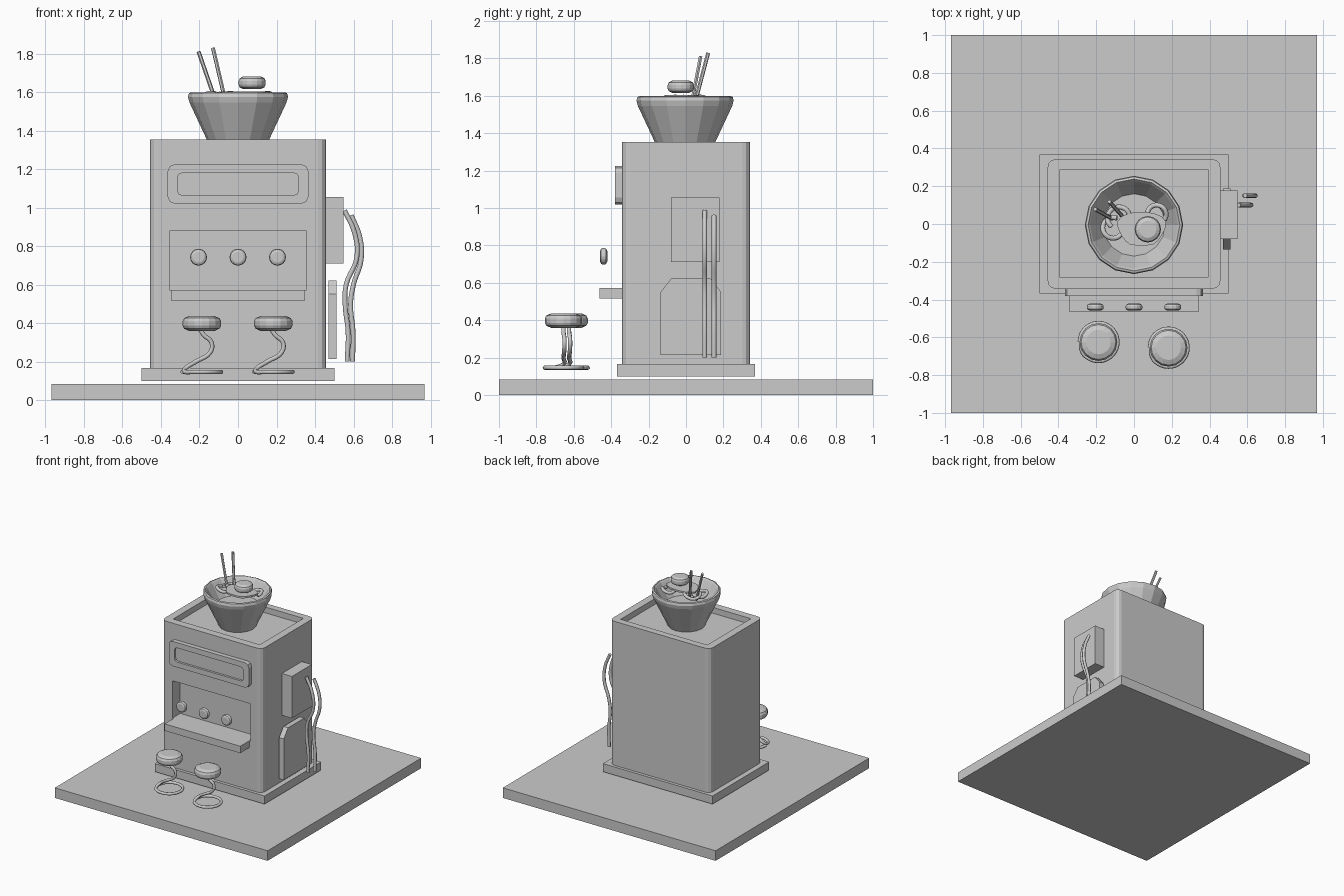
import bpy, bmesh, math
from mathutils import Vector

if "Cube" in bpy.data.objects:
    bpy.data.objects.remove(bpy.data.objects["Cube"])

grey = bpy.data.materials.new("plain grey")
grey.diffuse_color = (0.6, 0.6, 0.6, 1)
grey.use_nodes = True
grey.node_tree.nodes["Principled BSDF"].inputs["Base Color"].default_value = grey.diffuse_color


def finish(name, bm):
    bmesh.ops.recalc_face_normals(bm, faces=bm.faces)
    me = bpy.data.meshes.new(name)
    bm.to_mesh(me)
    bm.free()
    me.materials.append(grey)
    ob = bpy.data.objects.new(name, me)
    bpy.context.collection.objects.link(ob)
    return ob


def prism(name, points, vec):
    """Extrude a closed outline of 3D points along vec."""
    bm = bmesh.new()
    f = bm.faces.new([bm.verts.new(p) for p in points])
    top = bmesh.ops.extrude_face_region(bm, geom=[f])["geom"]
    bmesh.ops.translate(bm, vec=vec, verts=[v for v in top if isinstance(v, bmesh.types.BMVert)])
    return finish(name, bm)


def box(name, x, y, z):
    return prism(name, [(x[0], y[0], z[0]), (x[1], y[0], z[0]), (x[1], y[1], z[0]), (x[0], y[1], z[0])],
                 (0, 0, z[1] - z[0]))


def rounded(w, h, r, n):
    """Rectangle outline with n-segment corners, half sizes w and h."""
    pts = []
    for k, (sx, sy) in enumerate([(1, 1), (-1, 1), (-1, -1), (1, -1)]):
        for i in range(n + 1):
            a = (k + i / n) * math.pi / 2
            pts.append((sx * (w - r) + r * math.cos(a), sy * (h - r) + r * math.sin(a)))
    return pts


def lathe(name, profile, segs, loc, rot=(0, 0, 0)):
    """Spin an (r, z) profile; r = 0 makes a pole."""
    bm = bmesh.new()
    rings = []
    for r, z in profile:
        n = 1 if r == 0 else segs
        rings.append([bm.verts.new((r * math.cos(2 * math.pi * i / segs),
                                    r * math.sin(2 * math.pi * i / segs), z)) for i in range(n)])
    for a, b in zip(rings, rings[1:]):
        for i in range(segs):
            j = (i + 1) % segs
            f = [a[i % len(a)], a[j % len(a)], b[j % len(b)], b[i % len(b)]]
            bm.faces.new(list(dict.fromkeys(f)))
    ob = finish(name, bm)
    ob.location, ob.rotation_euler = loc, rot
    return ob


def button(name, r, h, segs, loc, rot=(0, 0, 0)):
    """Puffy cushion disc centred on loc."""
    q = h / 2
    return lathe(name, [(0, -q), (r * .65, -q), (r * .92, -q * .7), (r, -q * .3), (r, q * .3),
                        (r * .92, q * .7), (r * .65, q), (0, q)], segs, loc, rot)


def tube(name, points, r, smooth=True, sides=2):
    cu = bpy.data.curves.new(name, "CURVE")
    cu.dimensions = "3D"
    cu.bevel_depth, cu.bevel_resolution, cu.use_fill_caps = r, sides, True
    cu.resolution_u = 5
    sp = cu.splines.new("BEZIER" if smooth else "POLY")
    dst = sp.bezier_points if smooth else sp.points
    dst.add(len(points) - 1)
    for d, p in zip(dst, points):
        if smooth:
            d.co = p
            d.handle_left_type = d.handle_right_type = "AUTO"
        else:
            d.co = (*p, 1)
    cu.materials.append(grey)
    ob = bpy.data.objects.new(name, cu)
    bpy.context.collection.objects.link(ob)
    bpy.ops.object.select_all(action="DESELECT")
    bpy.context.view_layer.objects.active = ob
    ob.select_set(True)
    bpy.ops.object.convert(target="MESH")
    bpy.ops.object.shade_smooth_by_angle(angle=math.radians(50))
    return bpy.context.object


def cut(ob, cutter):
    m = ob.modifiers.new("cut", "BOOLEAN")
    m.operation, m.object, m.solver = "DIFFERENCE", cutter, "EXACT"
    bpy.context.view_layer.objects.active = ob
    bpy.ops.object.modifier_apply(modifier=m.name)
    bpy.data.objects.remove(cutter)


# ground slab and plinth
box("ground_slab", (-.97, .97), (-1, 1), (0, .083))
box("plinth", (-.5, .5), (-.368, .368), (.1, .167))

# booth body with sunken roof and serving window
body = prism("booth_body", [(x, y, .167) for x, y in rounded(.457, .343, .042, 3)], (0, 0, 1.186))
cut(body, box("roof_cutter", (-.395, .395), (-.28, .287), (1.305, 1.5)))
cut(body, box("window_cutter", (-.355, .355), (-.5, -.245), (.572, .878)))

# sign board with sunken panel
sign = prism("sign_board", [(x, -.38, 1.122 + z) for x, z in rounded(.365, .102, .035, 2)], (0, .045, 0))
cut(sign, prism("panel_cutter", [(x, -.45, 1.122 + z) for x, z in rounded(.315, .058, .025, 2)], (0, .088, 0)))

# counter and three dishes in front of the window
box("counter", (-.345, .345), (-.463, -.3), (.515, .572))
for x in (-.205, 0, .205):
    button("counter_dish", .044, .038, 16, (x, -.44, .742), (math.pi / 2, 0, 0))

# stools: cushion seat on a bent rod that ends in a floor ring
for x, y in ((-.188, -.625), (.183, -.655)):
    button("stool_seat", .1, .078, 16, (x, y, .398))
    leg = [(-.01, 0, .37), (.01, 0, .338), (.05, .005, .30), (.045, .005, .25), (-.03, 0, .2), (-.085, 0, .165)]
    ring = [(-.1 * math.cos(a), -.1 * math.sin(a), .146)
            for a in (2 * math.pi * i / 12 for i in range(1, 13))]
    tube("stool_leg", [Vector((x, y, 0)) + Vector(p) for p in leg + ring], .0115)

# side box, lower side panel, hanging pipes
box("side_box", (.44, .548), (-.08, .178), (.71, 1.055))
prism("side_panel", [(.47, y, z) for y, z in ((-.135, .213), (-.135, .552), (-.08, .622),
                                              (.132, .622), (.187, .552), (.187, .213))], (.042, 0, 0))
for y, pts in ((.1, ((.553, .985), (.605, .87), (.617, .74), (.562, .6), (.556, .5), (.572, .35), (.567, .2))),
               (.15, ((.588, .96), (.632, .85), (.64, .73), (.6, .6), (.585, .5), (.598, .35), (.595, .2)))):
    tube("side_pipe", [(x, y, z) for x, z in pts], .0125)

# bowl with rolled rim
bowl = lathe("bowl", [(0, 1.306), (.14, 1.306), (.252, 1.545), (.26, 1.575), (.255, 1.594), (.243, 1.598),
                      (.232, 1.585), (.165, 1.47), (0, 1.47)], 16, (0, -.005, 0))

# fried egg and noodles
egg = [(.04 + .125 * math.cos(a) * (1 + .12 * math.sin(3 * a)), -.025 + .1 * math.sin(a) * (1 + .1 * math.cos(2 * a)), 1.59)
       for a in (2 * math.pi * i / 18 for i in range(18))]
prism("egg_white", egg, (0, 0, .014))
button("egg_yolk", .07, .066, 16, (.073, -.028, 1.648))
for cx, cy, r, a0, a1 in ((-.11, -.02, .055, 1.2, 5.6), (.12, .05, .05, -.6, 3.2), (-.08, .03, .06, .3, 4)):
    tube("noodle", [(cx + r * math.cos(t), cy + r * math.sin(t), 1.585 + .008 * math.sin(2 * t))
                    for t in (a0 + (a1 - a0) * i / 8 for i in range(9))], .013)

# chopsticks
tube("chopstick", [(-.205, .078, 1.81), (-.115, .028, 1.55)], .0105, False, 1)
tube("chopstick", [(-.13, .118, 1.828), (-.065, .045, 1.55)], .0105, False, 1)
